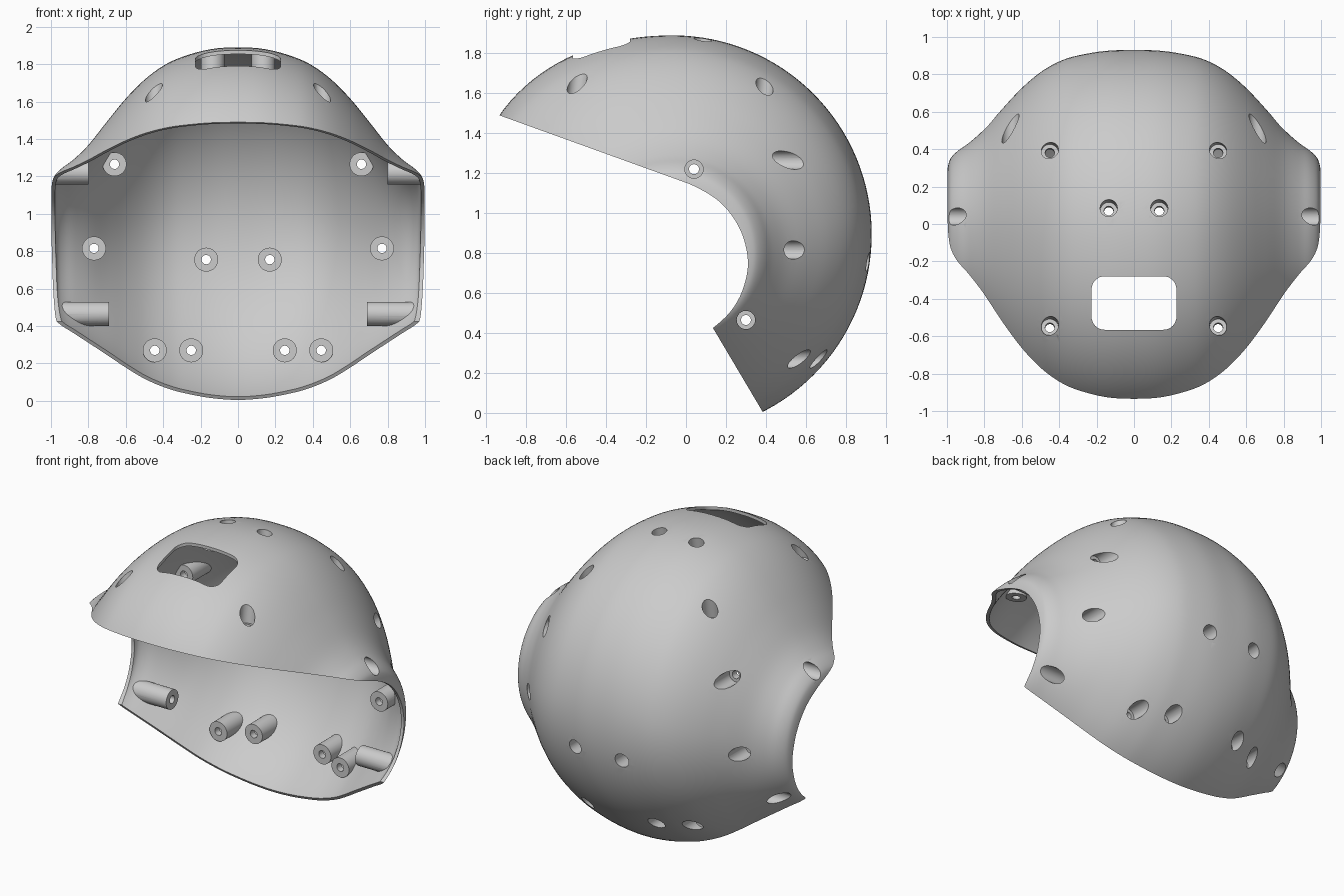
import bpy, bmesh, math
from mathutils import Vector, Matrix

if "Cube" in bpy.data.objects:
    bpy.data.objects.remove(bpy.data.objects["Cube"])

# half profiles of the shell (x, upper radius, lower radius about the ear-to-ear axis)
PROFILE = [(0, .9965, .9965), (.15, .992, .978), (.3, .966, .93), (.4, .932, .882),
           (.5, .872, .818), (.6, .785, .735), (.7, .675, .645), (.8, .558, .56),
           (.88, .485, .495), (.94, .442, .45), (.975, .408, .415), (.99, .378, .38),
           (.998, .335, .335), (1, .28, .28), (1, .2, .2), (1, .1, .1)]
SEG = 128
WALL = .02


def smooth(a, b, t):
    t = max(0, min(1, (t - a) / (b - a)))
    return t * t * (3 - 2 * t)


def spline(points, first, last, steps):
    p = [Vector(q) for q in [first, *points, last]]
    out = []
    for i in range(1, len(p) - 2):
        a, b, c, d = p[i - 1:i + 3]
        for k in range(steps):
            t = k / steps
            out.append(.5 * (2 * b + (c - a) * t + (2 * a - 5 * b + 4 * c - d) * t ** 2
                             + (3 * b - a - 3 * c + d) * t ** 3))
    return out + [p[-2]]


def make(name, bm):
    bmesh.ops.recalc_face_normals(bm, faces=bm.faces)
    me = bpy.data.meshes.new(name)
    bm.to_mesh(me)
    bm.free()
    ob = bpy.data.objects.new(name, me)
    bpy.context.collection.objects.link(ob)
    return ob


def boolean(ob, other, operation):
    m = ob.modifiers.new("cut", 'BOOLEAN')
    m.operation, m.object, m.solver = operation, other, 'EXACT'
    bpy.context.view_layer.objects.active = ob
    bpy.ops.object.modifier_apply(modifier=m.name)
    bpy.data.objects.remove(other)


def dome(name, inset):
    half = spline(PROFILE, (-.15, .992, .978), (1, 0, 0), 4)
    rows = [(-v[0], v[1], v[2]) for v in reversed(half[1:])] + [tuple(v) for v in half]
    bm = bmesh.new()
    rings = []
    for x, up, down in rows:
        t = smooth(0, .95, abs(x))
        cy, cz = -.0665 + .0165 * t, .8935 - .09 * t
        ring = []
        for k in range(SEG):
            d = 360 * k / SEG
            a = math.radians(d)
            # the neck is slimmer than the crown
            w = smooth(-50, 10, d if d < 200 else d - 360) if not 180 < d < 240 else 1 - smooth(180, 240, d)
            r = down + (up - down) * w
            # the brow reaches slightly further out than the rest
            rr = r * (1 + .057 * smooth(90, 146, d) * (1 - smooth(180, 240, d)))
            ring.append(bm.verts.new((x, cy + rr * math.cos(a), cz + rr * math.sin(a))))
        rings.append(ring)
    for a, b in zip(rings, rings[1:]):
        for k in range(SEG):
            j = (k + 1) % SEG
            bm.faces.new((a[k], a[j], b[j], b[k]))
    bm.faces.new(rings[0])
    bm.faces.new(rings[-1])
    bmesh.ops.recalc_face_normals(bm, faces=bm.faces)
    bm.normal_update()
    moves = [(v, v.co - v.normal * inset) for v in bm.verts]
    for v, co in moves:
        v.co = co
    return make(name, bm)


def prism(name, outline, axis, lo, hi):
    bm = bmesh.new()
    place = (lambda p, h: (h, p[0], p[1])) if axis == 'x' else (lambda p, h: (p[0], p[1], h))
    low = [bm.verts.new(place(p, lo)) for p in outline]
    high = [bm.verts.new(place(p, hi)) for p in outline]
    bm.faces.new(low)
    bm.faces.new(high)
    for i in range(len(outline)):
        bm.faces.new((low[i - 1], low[i], high[i], high[i - 1]))
    return make(name, bm)


# mounting bosses: inner end point and outward direction, mirrored in x
BOSSES = [((.66, .38, 1.265), 'y'), ((.77, .37, .815), 'y'), ((.17, .75, .755), 'y'),
          ((.445, .43, .27), 'y'), ((.25, .52, .27), 'y'),
          ((.135, .064, 1.72), 'z'), ((.45, .374, 1.50), 'z'), ((.45, -.56, 1.54), 'z'),
          ((.80, .04, 1.22), 'x'), ((.69, .30, .465), 'x')]


def rods(name, radius, start, length, sides=32):
    bm = bmesh.new()
    for end, axis in BOSSES:
        for s in (1, -1):
            # the top ones lean slightly backwards
            d = Vector({'x': (s, 0, 0), 'y': (0, 1, 0), 'z': (0, .14, .99)}[axis]).normalized()
            c = Vector((end[0] * s, end[1], end[2])) + d * (start + length / 2)
            mat = Matrix.Translation(c) @ d.to_track_quat('Z', 'Y').to_matrix().to_4x4()
            bmesh.ops.create_cone(bm, cap_ends=True, segments=sides, radius1=radius,
                                  radius2=radius, depth=length, matrix=mat)
    return make(name, bm)


# shell
shell = dome("helmet_shell", 0)
boolean(shell, dome("inner_solid", WALL), 'DIFFERENCE')

# bosses trimmed to the outer surface
bosses = rods("bosses", .064, 0, .45)
boolean(bosses, dome("outer_solid", 0), 'INTERSECT')
boolean(shell, bosses, 'UNION')

# screw pockets and through holes
boolean(shell, rods("pockets", .046, .045, .5), 'DIFFERENCE')
boolean(shell, rods("drills", .025, -.04, .3, 24), 'DIFFERENCE')

# face opening with curved ear edge
ear = spline([(.02, 1.145), (.17, 1.055), (.27, .92), (.31, .76), (.285, .62),
              (.225, .51), (.135, .425)], (-.12, 1.195), (.05, .37), 6)
opening = [(-1.6, 1.73)] + [tuple(p) for p in ear] + [(.385, .003), (.625, -.4), (-1.6, -.4)]
boolean(shell, prism("opening", opening, 'x', -1.3, 1.3), 'DIFFERENCE')

# rounded window on the forehead
window = []
for i, (sx, sy) in enumerate([(1, 1), (-1, 1), (-1, -1), (1, -1)]):
    for k in range(9):
        a = math.radians(90 * i + 90 * k / 8)
        window.append((sx * .157 + .07 * math.cos(a), -.4225 + sy * .073 + .07 * math.sin(a)))
boolean(shell, prism("window", window, 'z', 1.45, 2.2), 'DIFFERENCE')

# smooth shading with crisp edges
bpy.ops.object.select_all(action='DESELECT')
shell.select_set(True)
bpy.context.view_layer.objects.active = shell
bpy.ops.object.shade_smooth_by_angle(angle=math.radians(30))
